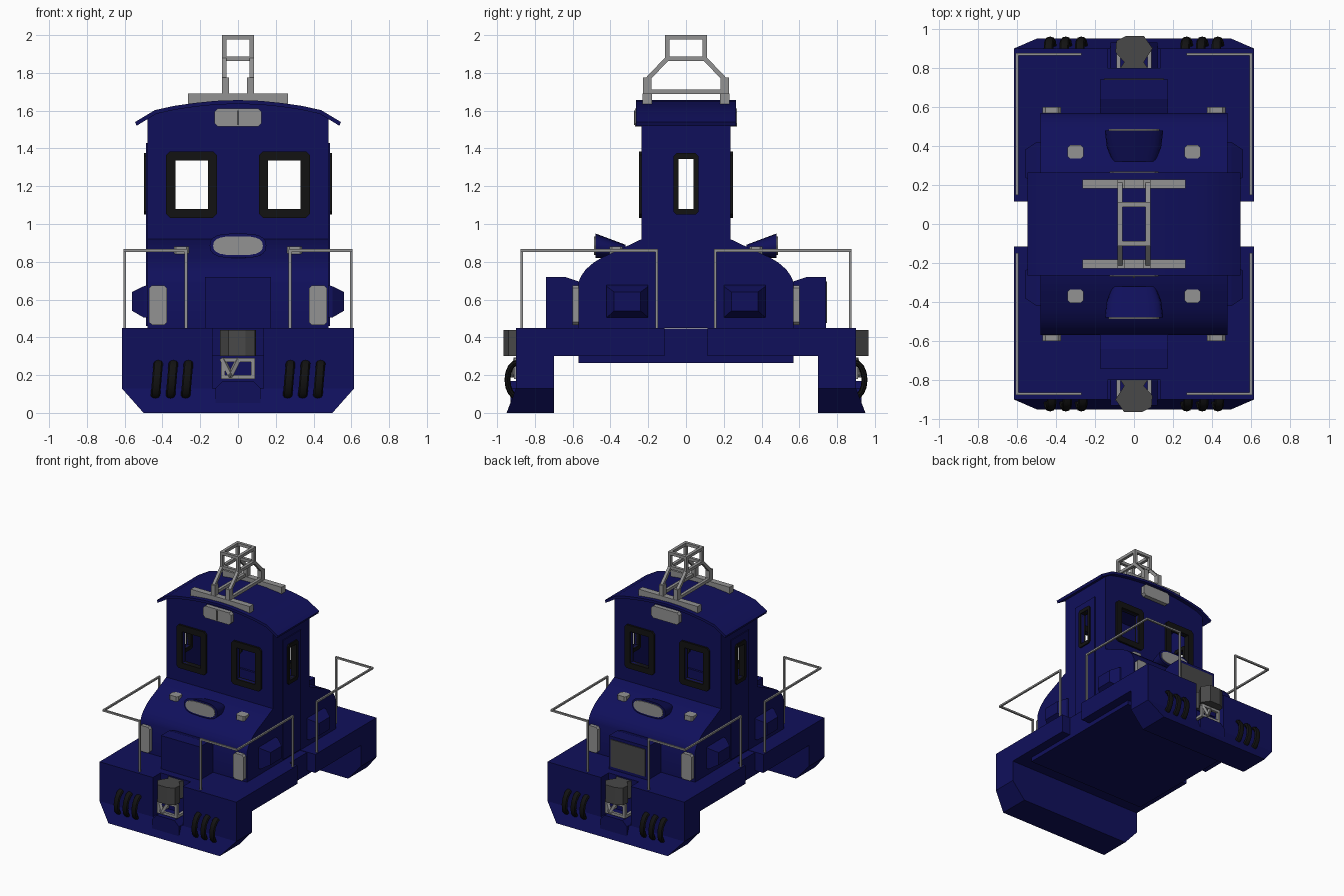
import bpy, bmesh, math
from mathutils import Vector, Matrix

if "Cube" in bpy.data.objects:
    bpy.data.objects.remove(bpy.data.objects["Cube"])


def material(name, rgb):
    m = bpy.data.materials.new(name)
    m.diffuse_color = (*rgb, 1)
    m.use_nodes = True
    m.node_tree.nodes["Principled BSDF"].inputs["Base Color"].default_value = m.diffuse_color
    return m


BLUE = material("navy blue", (0.005, 0.005, 0.105))
GREY = material("light grey", (0.29, 0.29, 0.29))
DARK = material("dark grey", (0.065, 0.065, 0.065))
BLACK = material("black", (0.006, 0.006, 0.006))
HALF_TURN = Matrix.Rotation(math.pi, 4, 'Z')


def finish(name, bm, mat, smooth=False):
    bmesh.ops.recalc_face_normals(bm, faces=bm.faces)
    me = bpy.data.meshes.new(name)
    bm.to_mesh(me)
    bm.free()
    me.materials.append(mat)
    if smooth:
        me.shade_smooth()
        me.set_sharp_from_angle(angle=math.radians(35))
    ob = bpy.data.objects.new(name, me)
    bpy.context.collection.objects.link(ob)
    return ob


def loft(name, rings, mat, smooth=False):
    """Skin closed rings of equal length and cap both ends."""
    bm = bmesh.new()
    vs = [[bm.verts.new(p) for p in r] for r in rings]
    n = len(rings[0])
    for a, b in zip(vs, vs[1:]):
        for i in range(n):
            bm.faces.new((a[i], a[(i + 1) % n], b[(i + 1) % n], b[i]))
    bm.faces.new(vs[0])
    bm.faces.new(vs[-1])
    return finish(name, bm, mat, smooth)


def prism(name, pts, axis, lo, hi, mat, smooth=False):
    put = {'x': lambda u, v, w: (w, u, v), 'y': lambda u, v, w: (u, w, v),
           'z': lambda u, v, w: (u, v, w)}[axis]
    return loft(name, [[put(u, v, w) for u, v in pts] for w in (lo, hi)], mat, smooth)


def box(name, x, y, z, mat):
    return prism(name, [(x[0], y[0]), (x[1], y[0]), (x[1], y[1]), (x[0], y[1])], 'z', *z, mat)


def chamfered(u, v, c):
    (a, b), (d, e) = u, v
    return [(a + c, d), (b - c, d), (b, d + c), (b, e - c), (b - c, e), (a + c, e), (a, e - c), (a, d + c)]


def rods(name, paths, t, mat):
    """Square bars along each path."""
    bm = bmesh.new()
    for path in paths:
        for p, q in zip(path, path[1:]):
            p, q = Vector(p), Vector(q)
            d = q - p
            m = (Matrix.Translation((p + q) / 2) @ d.to_track_quat('Z', 'Y').to_matrix().to_4x4()
                 @ Matrix.Diagonal((t, t, d.length + t * 0.8, 1)))
            bmesh.ops.create_cube(bm, size=1, matrix=m)
    return finish(name, bm, mat)


def cut(ob, *boxes):
    for b in boxes:
        c = box("cutter", *b, ob.data.materials[0])
        c.hide_render = True
        mod = ob.modifiers.new("cut", 'BOOLEAN')
        mod.operation, mod.solver, mod.object = 'DIFFERENCE', 'EXACT', c
        dg = bpy.context.evaluated_depsgraph_get()
        me = bpy.data.meshes.new_from_object(ob.evaluated_get(dg))
        ob.modifiers.clear()
        ob.data = me
        bpy.data.objects.remove(c)
    return ob


def both_ends(ob):
    """Copy a front part to the back by a half turn."""
    c = ob.copy()
    c.data = ob.data.copy()
    c.data.transform(HALF_TURN)
    c.name = "back_" + ob.name
    ob.name = "front_" + ob.name
    bpy.context.collection.objects.link(c)


# chassis
box("chassis_middle", (-.54, .54), (-.57, .57), (.265, .447), BLUE)
deck = box("deck", (-.615, .615), (-.80, -.115), (.30, .45), BLUE)
both_ends(deck)

# end blocks flaring into a plough, with a coupler pocket
rings = [[(-.50, -.95, 0), (.50, -.95, 0), (.50, -.70, 0), (-.50, -.70, 0)]]
for z in (.13, .45):
    rings.append([(-.615, -.87, z), (.615, -.87, z), (.615, -.70, z), (-.615, -.70, z)])
for r in rings[1:]:
    r[0:2] = [(-.615, -.90, r[0][2]), (.615, -.90, r[0][2])]
end = loft("end_block", rings, BLUE)
cut(end, ((-.135, .135), (-1.1, -.79), (.13, .5)))
both_ends(end)
both_ends(prism("plough_nose", [(-.12, .02), (.12, .02), (.12, .13), (.08, .17), (-.08, .17), (-.12, .13)],
                'y', -.93, -.78, BLUE))

# couplers
both_ends(prism("coupler", [(-.09, -.77), (.09, -.77), (.05, -.83), (.095, -.88), (.09, -.94), (.04, -.965),
                            (-.05, -.965), (-.095, -.90), (-.05, -.83)], 'z', .30, .44, DARK))
both_ends(rods("coupler_frame", [[(-.08, -.90, .28), (-.08, -.90, .19), (.08, -.90, .19), (.08, -.90, .28),
                                  (-.08, -.90, .28)], [(-.08, -.90, .28), (-.04, -.92, .2), (0, -.90, .28)],
                                 [(-.08, -.90, .19), (-.08, -.78, .19)], [(.08, -.90, .19), (.08, -.78, .19)]],
               .022, GREY))

# air hoses: three bowed tubes each side of the coupler
for side in (-1, 1):
    for k in range(3):
        x = side * (.27 + .08 * k)
        loops = []
        for i in range(9):
            a = math.pi * i / 8
            cy, cz = -.895 - .05 * math.sin(a), .175 + .09 * math.cos(a)
            ring = []
            for j in range(8):
                b = math.tau * j / 8
                r = .016 * math.cos(b)
                ring.append((x + .025 * math.sin(b) + .008 * math.cos(a),
                             cy - r * math.sin(a), cz + r * math.cos(a)))
            loops.append(ring)
        both_ends(loft("air_hose", loops, BLACK, True))

# sloping hoods and nose boxes
hood = [(-.2, .45), (-.57, .45), (-.57, .69), (-.555, .725), (-.53, .76), (-.49, .795), (-.44, .825),
        (-.35, .865), (-.235, .92), (-.2, .92)]
both_ends(prism("hood", hood, 'x', -.48, .48, BLUE, True))
both_ends(prism("nose_box", [(-.55, .45), (-.74, .45), (-.74, .72), (-.64, .72), (-.55, .69)],
                'x', -.175, .175, BLUE))
box("rear_grille", (-.155, .155), (.738, .746), (.475, .695), DARK)


# main lamp: flattened cone housing with a grey lens
def oval(w, h, y, zc):
    pts = []
    for i in range(20):
        a = math.tau * i / 20
        c, s = math.cos(a), math.sin(a)
        pts.append((w * math.copysign(abs(c) ** .6, c), y, zc + h * math.copysign(abs(s) ** .8, s)))
    return pts


both_ends(loft("lamp_housing", [oval(.15, .065, -.48, .885), oval(.14, .05, -.40, .87),
                                oval(.11, .03, -.32, .86)], BLUE, True))
both_ends(loft("lamp_lens", [oval(.132, .05, -.486, .885), oval(.132, .05, -.478, .885)], GREY))

for s in (-1, 1):
    # tall headlamps, small marker lamps and hood side vents
    hx = sorted((s * .375, s * .47))
    both_ends(prism("headlamp", chamfered(hx, (.465, .675), .015), 'y', -.60, -.565, GREY))
    mx = sorted((s * .26, s * .34))
    both_ends(loft("marker_lamp", [[(x, y, z) for x, y in chamfered(mx, (-.405, -.335), .012)]
                                   for z in (.82, .88)], GREY))
    both_ends(loft("side_vent", [[(s * x, y, z) for y, z in ((-.31 - w, .505), (-.31 + w, .505),
                                                             (-.31 + w, t), (-.31 - w, t))]
                                 for x, w, t in ((.47, .11, .68), (.50, .11, .67))]
                   + [[(s * .56, y, z) for y, z in ((-.38, .54), (-.24, .54), (-.24, .64), (-.38, .64))]], BLUE))
    # handrails
    both_ends(rods("handrail", [[(s * .275, -.87, .45), (s * .275, -.87, .86), (s * .60, -.87, .86),
                                 (s * .60, -.155, .86), (s * .60, -.155, .45)]], .014, GREY))

# cab shell with through windows
arch = [(.545, 1.54), (.44, 1.603), (.34, 1.625), (.23, 1.641), (.12, 1.652), (0, 1.656)]
arch += [(-x, z) for x, z in arch[-2::-1]]
walls = [(.48, .45), (.48, 1.565)] + [(x, z - .012) for x, z in arch[1:-1]] + [(-.48, 1.565), (-.48, .45)]
front_holes = [((a, b), (-1, 1), (1.08, 1.335)) for a, b in ((-.33, -.16), (.16, .33))]
side_hole = ((-1, 1), (-.04, .04), (1.08, 1.345))
cab = prism("cab", walls, 'y', -.235, .235, BLUE)
cut(cab, ((-.462, .462), (-.217, .217), (.5, 1.55)), *front_holes, side_hole)

# side doors, window frames
for s in (-1, 1):
    door = box("side_door", sorted((s * .475, s * .487)), (-.115, .115), (.46, 1.43), BLUE)
    cut(door, side_hole)
    fr = prism("side_window_frame", chamfered((-.066, .066), (1.05, 1.375), .015), 'x',
               *sorted((s * .45, s * .497)), BLACK)
    cut(fr, side_hole)
for (x0, x1), hole in zip(((-.38, -.112), (.112, .38)), front_holes):
    fr = prism("cab_window_frame", chamfered((x0, x1), (1.033, 1.385), .02), 'y', -.25, -.205, BLACK)
    cut(fr, hole)
    both_ends(fr)

# arched roof with overhanging eaves
under = [(x * .985, z - .02) for x, z in reversed(arch)]
prism("roof", arch + under, 'y', -.265, .265, BLUE, True)

# roof lamps under the gable
both_ends(prism("roof_lamp", chamfered((-.125, .125), (1.515, 1.612), .018), 'y', -.27, -.23, GREY))
box("roof_lamp_divider", (-.006, .006), (-.276, -.268), (1.525, 1.602), DARK)

# current collector on the roof
for y in (-.205, .205):
    box("collector_base", (-.265, .265), (y - .024, y + .024), (1.635, 1.69), GREY)
paths = []
for x in (-.072, .072):
    paths.append([(x, -.205, 1.66), (x, -.205, 1.765), (x, -.10, 1.875), (x, -.10, 1.988), (x, .10, 1.988),
                  (x, .10, 1.875), (x, .205, 1.765), (x, .205, 1.66)])
    paths += [[(x, -.2, 1.70), (x, .2, 1.70)], [(x, -.1, 1.875), (x, .1, 1.875)]]
for y in (-.1, .1):
    paths += [[(-.072, y, z), (.072, y, z)] for z in (1.875, 1.988)]
rods("current_collector", paths, .024, GREY)
for x in (-.066, .066):
    for y in (-.205, .205):
        box("collector_foot", (x - .018, x + .018), (y - .022, y + .022), (1.64, 1.775), GREY)
